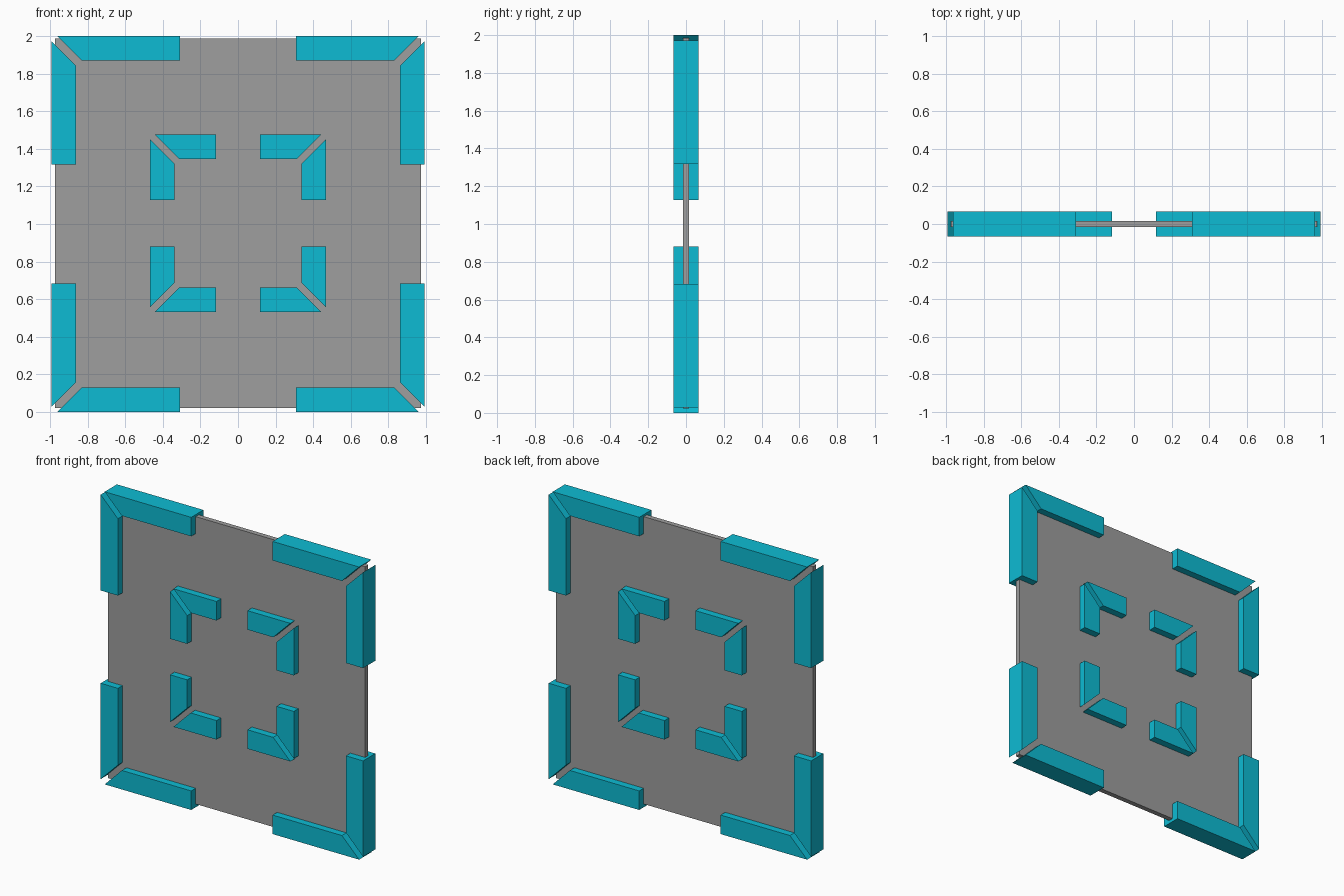
import bpy
import bmesh

cube = bpy.data.objects.get("Cube")
if cube:
    bpy.data.objects.remove(cube, do_unlink=True)


def make_material(name, color):
    mat = bpy.data.materials.new(name)
    mat.use_nodes = True
    mat.diffuse_color = (*color, 1.0)
    mat.node_tree.nodes["Principled BSDF"].inputs["Base Color"].default_value = (*color, 1.0)
    return mat


cyan = make_material("cyan", (0.004, 0.50, 0.658))
grey = make_material("grey", (0.342, 0.342, 0.342))


def extrude_profile(name, points, half_depth, mat):
    """Extrude an (x, z) outline along y, centred on y = 0."""
    bm = bmesh.new()
    face = bm.faces.new([bm.verts.new((x, -half_depth, z)) for x, z in points])
    ret = bmesh.ops.extrude_face_region(bm, geom=[face])
    verts = [g for g in ret["geom"] if isinstance(g, bmesh.types.BMVert)]
    bmesh.ops.translate(bm, verts=verts, vec=(0, 2 * half_depth, 0))
    bmesh.ops.recalc_face_normals(bm, faces=bm.faces)
    mesh = bpy.data.meshes.new(name)
    bm.to_mesh(mesh)
    bm.free()
    mesh.materials.append(mat)
    obj = bpy.data.objects.new(name, mesh)
    bpy.context.collection.objects.link(obj)
    return obj


# Thin square panel
extrude_profile("panel", [(-0.973, 0.022), (0.973, 0.022), (0.973, 1.986), (-0.973, 1.986)],
                0.017, grey)

# Mitred bars: each corner has a horizontal and a vertical bar with a 45 degree end.
WIDTH = 0.13
DEPTH = 0.066


def bar(name, sx, sz, mid_z, outer, tip, end, vertical):
    # a runs along the bar, b across it, both measured from the frame centre
    ab = [(tip, outer), (tip - WIDTH, outer - WIDTH), (end, outer - WIDTH), (end, outer)]
    pts = [(b, a) if vertical else (a, b) for a, b in ab]
    extrude_profile(name, [(sx * x, mid_z + sz * z) for x, z in pts], DEPTH, cyan)


# frame: centre height, then (outer edge, tip, square end) of horizontal and vertical bars
frames = {
    "outer": (1.0, (1.0, 0.962, 0.308), (0.992, 0.972, 0.317)),
    "inner": (1.004, (0.472, 0.442, 0.117), (0.468, 0.446, 0.123)),
}
for frame, (mid_z, horizontal, vertical) in frames.items():
    for side, sx in (("left", 1), ("right", -1)):
        for level, sz in (("top", 1), ("bottom", -1)):
            label = f"{frame}_{level}_{side}"
            bar(label + "_horizontal_bar", sx, sz, mid_z, *horizontal, False)
            bar(label + "_vertical_bar", sx, sz, mid_z, *vertical, True)
